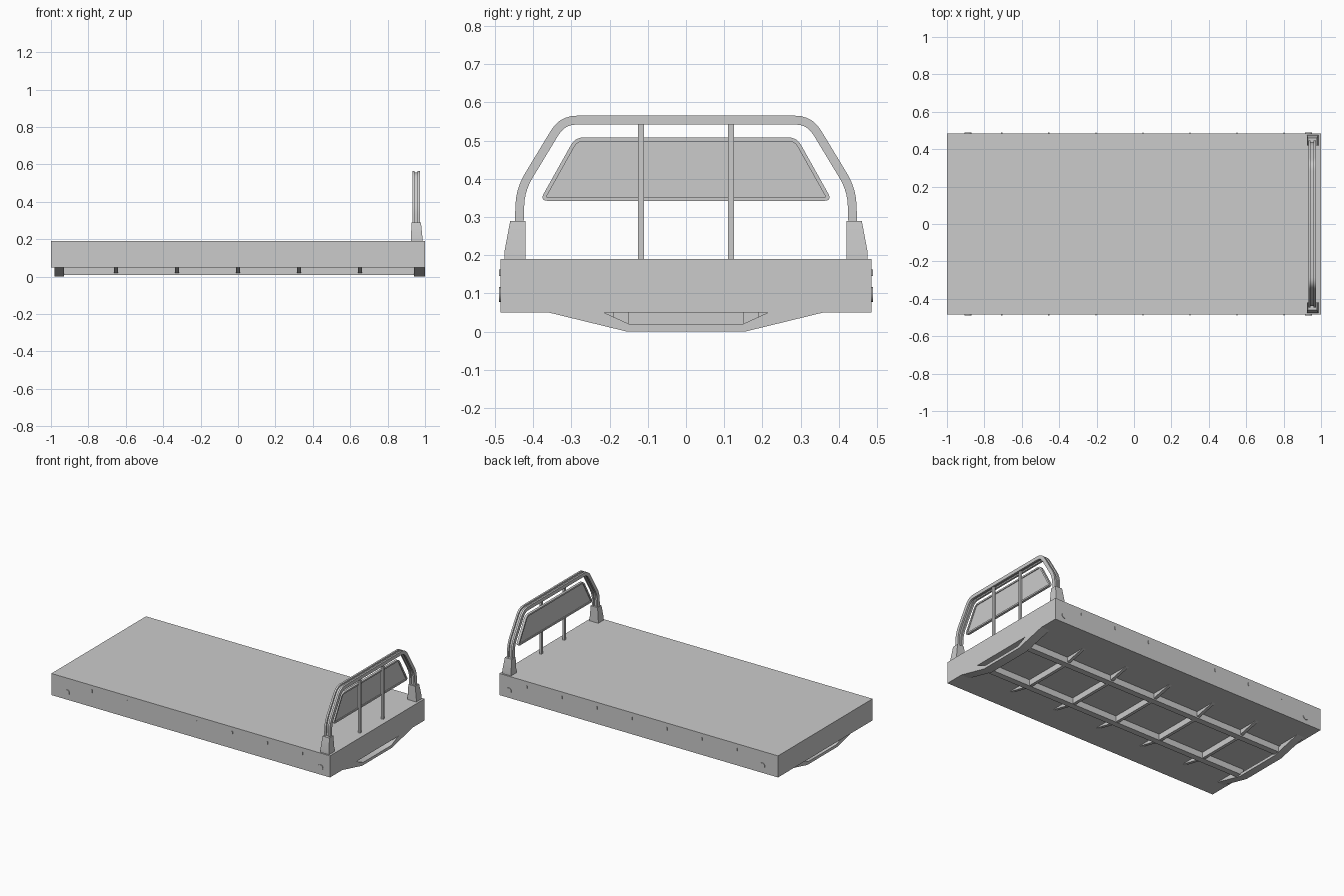
import bpy, bmesh, math
from mathutils import Vector

if "Cube" in bpy.data.objects:
    bpy.data.objects.remove(bpy.data.objects["Cube"])


def finish(name, bm):
    bmesh.ops.recalc_face_normals(bm, faces=bm.faces)
    mesh = bpy.data.meshes.new(name)
    bm.to_mesh(mesh)
    bm.free()
    ob = bpy.data.objects.new(name, mesh)
    bpy.context.collection.objects.link(ob)
    bpy.ops.object.select_all(action='DESELECT')
    ob.select_set(True)
    bpy.context.view_layer.objects.active = ob
    bpy.ops.object.shade_smooth_by_angle(angle=math.radians(35))
    return ob


def box(name, x, y, z):
    bm = bmesh.new()
    bmesh.ops.create_cube(bm, size=1)
    for v in bm.verts:
        v.co = [(a + b) / 2 + c * (b - a) for (a, b), c in zip((x, y, z), v.co)]
    return finish(name, bm)


def strip(name, outer, inner, x0, x1, closed=False):
    """Solid band between two (y, z) paths, extruded along x."""
    bm = bmesh.new()
    rings = [[bm.verts.new((x, *p)) for x, p in
              ((x0, a), (x1, a), (x1, b), (x0, b))] for a, b in zip(outer, inner)]
    n = len(rings)
    for i in range(n if closed else n - 1):
        r, s = rings[i], rings[(i + 1) % n]
        for k in range(4):
            bm.faces.new((r[k], r[(k + 1) % 4], s[(k + 1) % 4], s[k]))
    if not closed:
        bm.faces.new(rings[0])
        bm.faces.new(rings[-1])
    return finish(name, bm)


def plate(name, pts, x0, x1):
    """Flat (y, z) outline extruded along x."""
    bm = bmesh.new()
    f = bm.faces.new([bm.verts.new((x0, *p)) for p in pts])
    ext = bmesh.ops.extrude_face_region(bm, geom=[f])['geom']
    bmesh.ops.translate(bm, vec=(x1 - x0, 0, 0),
                        verts=[g for g in ext if isinstance(g, bmesh.types.BMVert)])
    return finish(name, bm)


def rounded(pts, r, closed, seg=5):
    """Round the corners of a path with short quadratic curves."""
    p = [Vector(q) for q in pts]
    out = []
    for i, c in enumerate(p):
        if not closed and i in (0, len(p) - 1):
            out.append(c)
            continue
        a = c + (p[i - 1] - c).normalized() * r
        b = c + (p[(i + 1) % len(p)] - c).normalized() * r
        for k in range(seg + 1):
            t = k / seg
            out.append(a * (1 - t) ** 2 + c * 2 * t * (1 - t) + b * t * t)
    return out


def offset(path, d, closed):
    """Shift a path sideways by d (to the right of travel)."""
    res, n = [], len(path)
    for i, c in enumerate(path):
        a = path[i - 1] if closed or i > 0 else None
        b = path[(i + 1) % n] if closed or i < n - 1 else None
        u = (c - a).normalized() if a is not None else (b - c).normalized()
        w = (b - c).normalized() if b is not None else u
        m = Vector(((u.y + w.y), -(u.x + w.x))).normalized()
        res.append(c + m * d / max(0.4, m.dot(Vector((u.y, -u.x)))))
    return res


# Deck
box("deck", (-1, 1), (-0.485, 0.485), (0.05, 0.19))

# Underframe: end crossmembers, ribs and long rails
outer = [(-0.36, 0.05), (-0.155, 0), (0.155, 0), (0.36, 0.05)]
inner = [(-0.215, 0.05), (-0.145, 0.018), (0.145, 0.018), (0.215, 0.05)]
strip("front_crossmember", outer, inner, 0.94, 1.0)
strip("rear_crossmember", outer, inner, -0.98, -0.93)
for i in range(5):
    x = -0.652 + 0.326 * i
    plate(f"crossmember_{i + 1}",
          [(-0.33, 0.05), (-0.16, 0.012), (0.16, 0.012), (0.33, 0.05)], x - 0.01, x + 0.01)
for s, side in ((-1, "right"), (1, "left")):
    y = s * 0.17
    box(f"{side}_rail", (-0.95, 0.96), (y - 0.02, y + 0.02), (0.01, 0.05))

# Headboard hoop: two flanges joined by a recessed web
hoop = rounded([(-0.448, 0.28), (-0.445, 0.375), (-0.33, 0.565),
                (0.33, 0.565), (0.445, 0.375), (0.448, 0.28)], 0.045, False)
in_hoop = offset(hoop, 0.023, False)
strip("hoop_outer_flange", hoop, in_hoop, 0.96, 0.972)
strip("hoop_inner_flange", hoop, in_hoop, 0.932, 0.944)
strip("hoop_web", offset(hoop, 0.009, False), offset(hoop, 0.015, False), 0.944, 0.96)

# Tapered hoop feet
for s, side in ((-1, "right"), (1, "left")):
    bm = bmesh.new()
    rings = []
    for z, x0, x1, y0, y1 in ((0.19, 0.924, 0.986, 0.42, 0.475),
                              (0.21, 0.924, 0.986, 0.42, 0.475),
                              (0.29, 0.929, 0.978, 0.42, 0.46)):
        rings.append([bm.verts.new((x, s * y, z)) for x, y in
                      ((x0, y0), (x1, y0), (x1, y1), (x0, y1))])
    for r, q in zip(rings, rings[1:]):
        for k in range(4):
            bm.faces.new((r[k], r[(k + 1) % 4], q[(k + 1) % 4], q[k]))
    bm.faces.new(rings[0])
    bm.faces.new(rings[-1])
    finish(f"{side}_hoop_foot", bm)
    # Upright bars
    box(f"{side}_upright", (0.951, 0.965), (s * 0.118 - 0.0075, s * 0.118 + 0.0075), (0.19, 0.545))

# Window guard panel with raised rim
rim = rounded([(-0.383, 0.342), (-0.29, 0.508), (0.29, 0.508), (0.383, 0.342)], 0.022, True)
in_rim = offset(rim, 0.01, True)
strip("panel_rim", rim, in_rim, 0.937, 0.953, closed=True)
plate("panel", in_rim, 0.942, 0.948)

# Side lamps and rope hooks
for s, side in ((-1, "right"), (1, "left")):
    for x, end in ((-0.888, "rear"), (0.932, "front")):
        bm = bmesh.new()
        bmesh.ops.create_cone(bm, cap_ends=True, segments=20, radius1=0.019,
                              radius2=0.019, depth=0.012)
        for v in bm.verts:
            v.co = (v.co.x + x, s * 0.483 + v.co.z, v.co.y + 0.097)
        finish(f"{side}_{end}_lamp", bm)
    for i in range(7):
        x = -0.707 + 0.2515 * i
        box(f"{side}_hook_{i + 1}", (x - 0.003, x + 0.003),
            (s * 0.485 - 0.004, s * 0.485 + 0.004), (0.145, 0.163))
